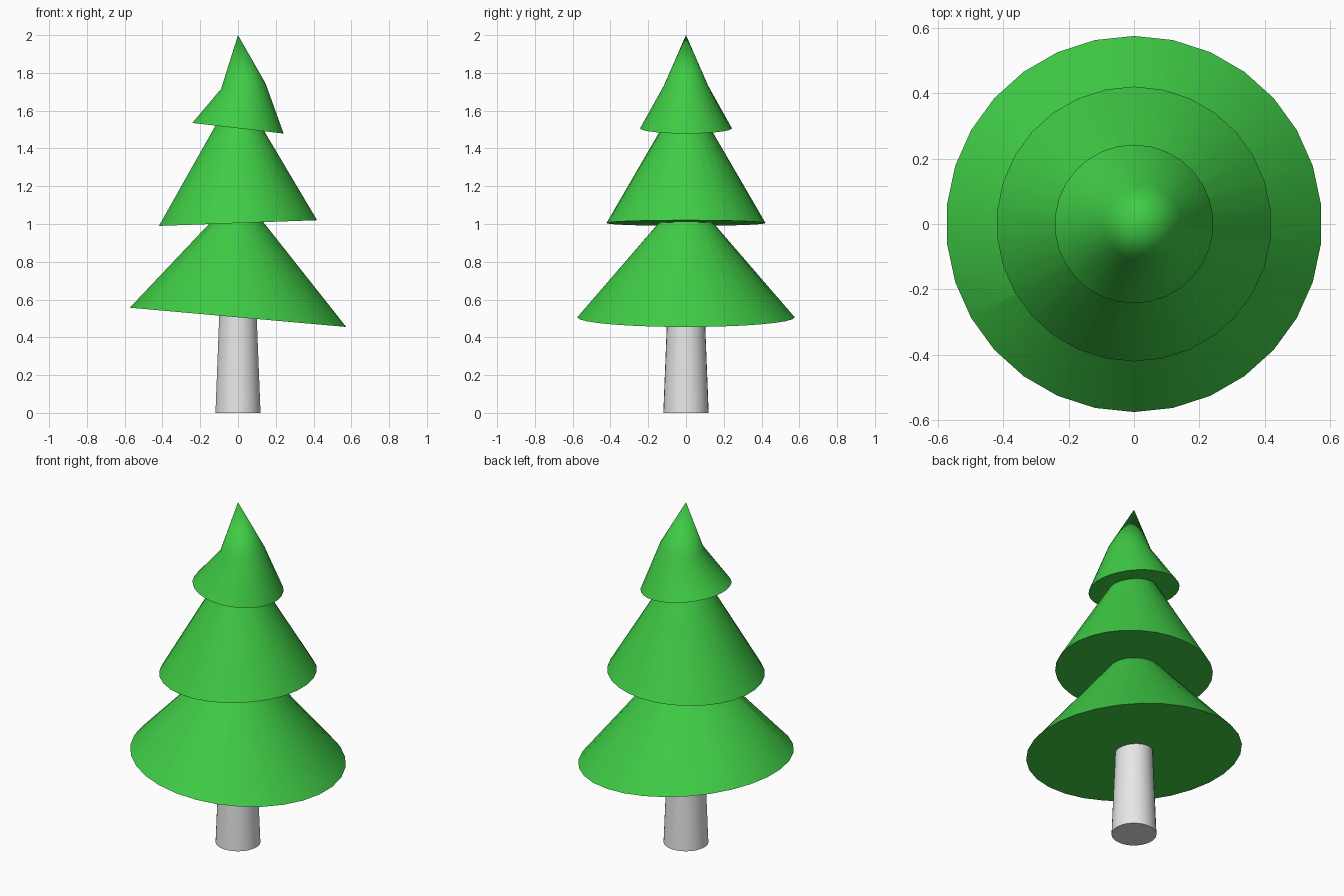
import bpy, bmesh, math

if "Cube" in bpy.data.objects:
    bpy.data.objects.remove(bpy.data.objects["Cube"])

SIDES = 30


def material(name, color):
    mat = bpy.data.materials.new(name)
    mat.use_nodes = True
    mat.diffuse_color = color
    mat.node_tree.nodes["Principled BSDF"].inputs["Base Color"].default_value = color
    return mat


def loft(name, rings, mat, tip=None):
    """Join tilted rings (centre x, z, radius, slope along x), closed at both ends."""
    bm = bmesh.new()
    loops = []
    for cx, z, radius, slope in rings:
        loop = []
        for i in range(SIDES):
            a = math.tau * i / SIDES + math.pi / 2
            x = cx + radius * math.cos(a)
            loop.append(bm.verts.new((x, radius * math.sin(a), z + slope * x)))
        loops.append(loop)
    for low, high in zip(loops, loops[1:]):
        for i in range(SIDES):
            j = (i + 1) % SIDES
            bm.faces.new((low[i], low[j], high[j], high[i]))
    bm.faces.new(loops[0][::-1])
    if tip:
        apex = bm.verts.new(tip)
        for i in range(SIDES):
            bm.faces.new((loops[-1][i], loops[-1][(i + 1) % SIDES], apex))
    else:
        bm.faces.new(loops[-1])
    bmesh.ops.recalc_face_normals(bm, faces=bm.faces)
    mesh = bpy.data.meshes.new(name)
    bm.to_mesh(mesh)
    bm.free()
    mesh.materials.append(mat)
    obj = bpy.data.objects.new(name, mesh)
    bpy.context.collection.objects.link(obj)
    bpy.ops.object.select_all(action='DESELECT')
    obj.select_set(True)
    bpy.context.view_layer.objects.active = obj
    bpy.ops.object.shade_smooth_by_angle(angle=math.radians(45))
    return obj


bark = material("pale grey bark", (0.8, 0.8, 0.8, 1))
needles = material("green needles", (0.05, 0.6, 0.06, 1))

# Tapered trunk, its top tilted to meet the lowest tier
loft("trunk", [(0, 0, 0.12, 0), (0, 0.506, 0.1, -0.089)], bark)

# Three foliage tiers, each with a tilted rim
loft("lower_foliage", [(0, 0.506, 0.576, -0.089), (-0.01, 1.005, 0.145, 0.036)], needles)
loft("middle_foliage", [(0, 1.005, 0.421, 0.036), (0.01, 1.507, 0.13, -0.116)], needles)
loft("top_foliage", [(0, 1.507, 0.243, -0.116), (0.028, 1.727, 0.118, 0.128)],
     needles, tip=(0, 0, 2))
